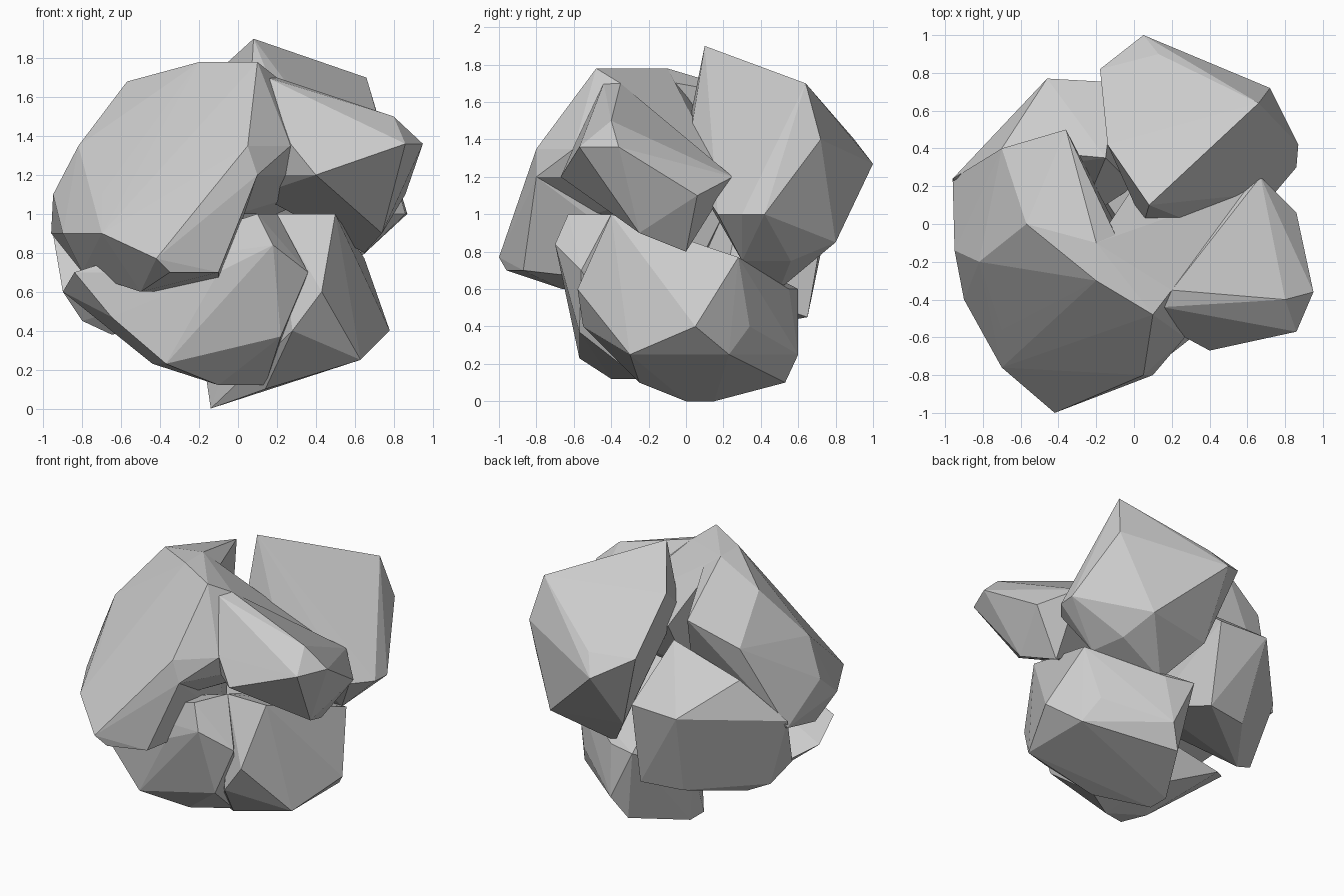
import bpy
import bmesh

default_cube = bpy.data.objects.get("Cube")
if default_cube:
    bpy.data.objects.remove(default_cube, do_unlink=True)


def make_material(name, colour):
    material = bpy.data.materials.new(name)
    material.use_nodes = True
    material.diffuse_color = colour
    shader = material.node_tree.nodes["Principled BSDF"]
    shader.inputs["Base Color"].default_value = colour
    return material


def add_chunk(name, material, levels):
    """Wrap a flat-shaded chunk of stone around corners grouped by height."""
    shape = bmesh.new()
    for height, corners in levels.items():
        for across, depth in corners:
            shape.verts.new((across, depth, height))
    bmesh.ops.convex_hull(shape, input=shape.verts, use_existing_faces=False)
    loose = [vert for vert in shape.verts if not vert.link_faces]
    bmesh.ops.delete(shape, geom=loose, context="VERTS")
    bmesh.ops.recalc_face_normals(shape, faces=shape.faces)
    mesh = bpy.data.meshes.new(name)
    shape.to_mesh(mesh)
    shape.free()
    mesh.materials.append(material)
    chunk = bpy.data.objects.new(name, mesh)
    bpy.context.collection.objects.link(chunk)


stone = make_material("stone grey", (.6, .6, .6, 1))

# Large rounded boulder on the front and side
add_chunk("main_boulder", stone, {
    1.78: [(.1, -.48), (-.2, -.3), (-.2, -.1)],
    1.68: [(-.57, 0)],
    1.6: [(-.36, .5)],
    1.45: [(-.7, .4)],
    1.35: [(.05, -.8), (-.82, -.2)],
    1.2: [(.1, -.8)],
    1.1: [(-.7, -.56), (-.95, -.14)],
    .9: [(-.7, -.76), (-.9, -.4), (-.96, .24)],
    .77: [(-.42, -1)],
    .7: [(-.35, -.96), (-.1, -.87), (-.8, -.3)],
    .6: [(-.5, -.66), (-.1, 0)],
})

# Neck joining the boulder to the wedge
add_chunk("neck", stone, {
    1.78: [(.1, -.48), (-.2, -.1)],
    1.7: [(.2, -.35)],
    1.35: [(.05, -.8), (.27, -.6), (0, .2)],
    1.2: [(.1, -.8), (.2, -.5), (.65, .2)],
    1: [(0, -.5), (0, 0), (.2, 0)],
})

# Wedge jutting out sideways at the front
add_chunk("side_wedge", stone, {
    1.7: [(.15, -.44), (.2, -.35)],
    1.5: [(.8, -.4)],
    1.36: [(.95, -.36), (.86, -.57), (.27, -.6)],
    1.2: [(.4, -.67), (.2, -.5), (.67, .25), (0, -.1)],
    1.1: [(.86, .06), (.1, -.3)],
    .9: [(.74, -.25)],
    .8: [(.65, 0)],
})

# Tall block rising at the back
add_chunk("back_block", stone, {
    1.9: [(.08, .1)],
    1.7: [(.66, .64), (-.14, .42)],
    1.4: [(.05, 0), (-.18, .82), (.13, .9), (.72, .72)],
    1.27: [(.05, 1), (.33, 0), (.4, .84)],
    1: [(.86, .3), (.87, .42), (.75, .17)],
    .85: [(.5, .8), (0, .7)],
    .75: [(.56, .56), (.6, .3)],
    .6: [(.2, .5)],
})

# Lower lump behind the boulder
add_chunk("rear_lump", stone, {
    1.35: [(-.15, .35)],
    1.23: [(-.7, .4)],
    1.03: [(-.46, .77), (-.1, .75)],
    .95: [(-.96, .24)],
    .6: [(-.9, .1), (0, .2), (-.3, 0)],
    .45: [(-.1, .65), (-.4, .6), (-.8, .2)],
    .38: [(-.65, .25)],
})

# Base stone that carries the others
add_chunk("base_stone", stone, {
    1: [(.5, -.4), (.2, -.4)],
    .77: [(.65, .28)],
    .6: [(.43, -.58), (0, .6), (.2, .55)],
    .4: [(.78, .05), (.28, -.55), (.56, .34), (-.2, .2)],
    .25: [(.63, -.3), (.63, .23), (.17, .6)],
    .1: [(.14, -.25), (.08, .53)],
    0: [(-.14, 0), (-.14, .15)],
})

# Ledge sloping forward under the boulder
add_chunk("front_ledge", stone, {
    1: [(.1, -.63), (.2, -.4)],
    .84: [(.18, -.7)],
    .7: [(-.84, -.45), (-.1, -.65), (.36, -.56)],
    .6: [(-.9, -.2), (0, 0)],
    .47: [(-.65, -.5), (-.7, 0)],
    .37: [(.22, -.57)],
    .23: [(-.37, -.57), (-.44, -.4), (-.2, -.1)],
    .12: [(-.1, -.4), (.14, -.25)],
})
